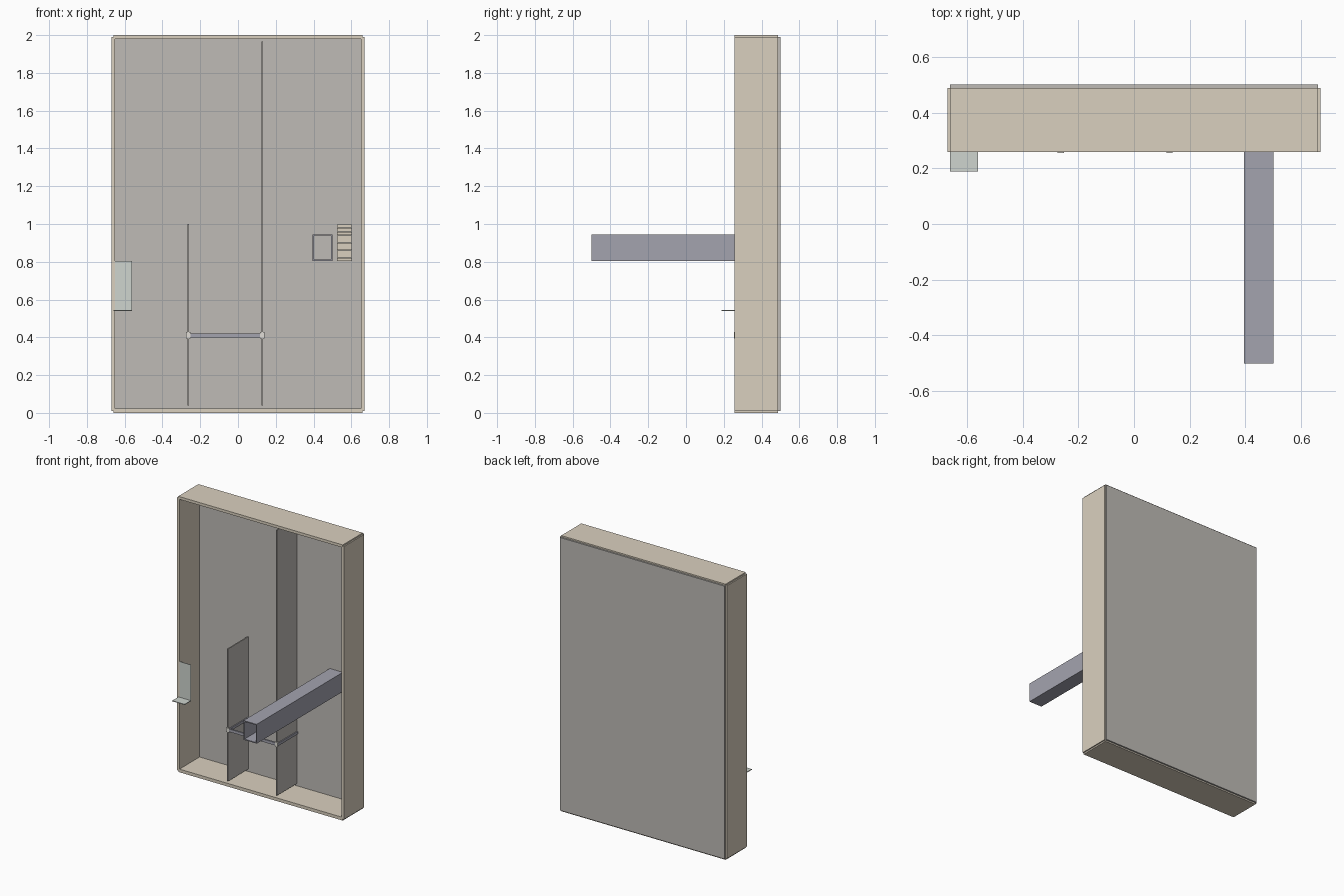
import bpy, bmesh

if "Cube" in bpy.data.objects:
    bpy.data.objects.remove(bpy.data.objects["Cube"])


def material(name, rgb):
    m = bpy.data.materials.new(name)
    m.diffuse_color = (*rgb, 1)
    m.use_nodes = True
    m.node_tree.nodes["Principled BSDF"].inputs["Base Color"].default_value = m.diffuse_color
    return m


BEIGE = material("beige", (0.70, 0.63, 0.52))
GREY = material("warm_grey", (0.52, 0.50, 0.47))
STEEL = material("dark_steel", (0.37, 0.37, 0.43))
PALE = material("pale_green_grey", (0.62, 0.66, 0.62))
LIGHT = material("light_trim", (0.75, 0.73, 0.68))


def make(name, boxes, mat):
    """One object from boxes given as (x0, x1, y0, y1, z0, z1)."""
    bm = bmesh.new()
    for x0, x1, y0, y1, z0, z1 in boxes:
        verts = bmesh.ops.create_cube(bm, size=1)["verts"]
        for v in verts:
            v.co = (x1 if v.co.x > 0 else x0,
                    y1 if v.co.y > 0 else y0,
                    z1 if v.co.z > 0 else z0)
    mesh = bpy.data.meshes.new(name)
    bm.to_mesh(mesh)
    bm.free()
    mesh.materials.append(mat)
    ob = bpy.data.objects.new(name, mesh)
    bpy.context.collection.objects.link(ob)
    return ob


FRONT, BACK = 0.258, 0.488

# Cabinet shell: sides, floor, roof and back sheet
make("left_side", [(-0.669, -0.65, FRONT, BACK, 0.01, 1.99)], BEIGE)
make("right_side", [(0.65, 0.669, FRONT, BACK, 0.01, 1.99)], BEIGE)
make("floor_panel", [(-0.66, 0.66, FRONT, BACK, 0.0, 0.023)], BEIGE)
make("roof_panel", [(-0.66, 0.66, FRONT, BACK, 1.98, 2.0)], BEIGE)
make("back_panel", [(-0.66, 0.66, BACK, 0.5, 0.01, 1.99)], GREY)

# Upright dividers
dividers = {"short_divider": (-0.263, 1.0), "tall_divider": (0.128, 1.965)}
for name, (x, top) in dividers.items():
    make(name, [(x - 0.004, x + 0.004, FRONT, BACK, 0.04, top)], GREY)

# Rail frame clamped round the dividers, with end caps
for name, (x, top) in dividers.items():
    make(name + "_rails", [(x + s - 0.0035, x + s + 0.0035, FRONT, BACK, 0.40, 0.42)
                           for s in (-0.0075, 0.0075)], STEEL)
    make(name + "_cap", [(x - 0.011, x + 0.011, FRONT - 0.003, FRONT + 0.008,
                          0.395, 0.427)], LIGHT)
make("cross_bars", [(-0.252, 0.117, y, y + 0.012, 0.40, 0.42)
                    for y in (FRONT, BACK - 0.012)], STEEL)

# Hollow square duct reaching forward from the back panel
x0, x1, z0, z1, t = 0.395, 0.5, 0.805, 0.945, 0.007
bm = bmesh.new()
rings = []
for y in (-0.5, BACK):
    for d in (0, t):
        rings.append([bm.verts.new(p) for p in (
            (x0 + d, y, z0 + d), (x1 - d, y, z0 + d),
            (x1 - d, y, z1 - d), (x0 + d, y, z1 - d))])
fo, fi, bo, bi = rings
for a, b in ((fo, bo), (bo, bi), (bi, fi), (fi, fo)):
    for i in range(4):
        j = (i + 1) % 4
        bm.faces.new((a[i], a[j], b[j], b[i]))
bmesh.ops.recalc_face_normals(bm, faces=bm.faces)
mesh = bpy.data.meshes.new("duct")
bm.to_mesh(mesh)
bm.free()
mesh.materials.append(STEEL)
bpy.context.collection.objects.link(bpy.data.objects.new("duct", mesh))

# Vent slats on the back panel
make("vent_slats", [(0.525, 0.603, BACK - 0.012, BACK, 0.803 + i * 0.0197,
                     0.821 + i * 0.0197) for i in range(10)], BEIGE)

# L-shaped latch bracket at the left edge
make("latch_bracket", [(-0.66, -0.56, FRONT + 0.001, FRONT + 0.005, 0.541, 0.803),
                       (-0.66, -0.56, 0.188, FRONT + 0.005, 0.539, 0.544)], PALE)
